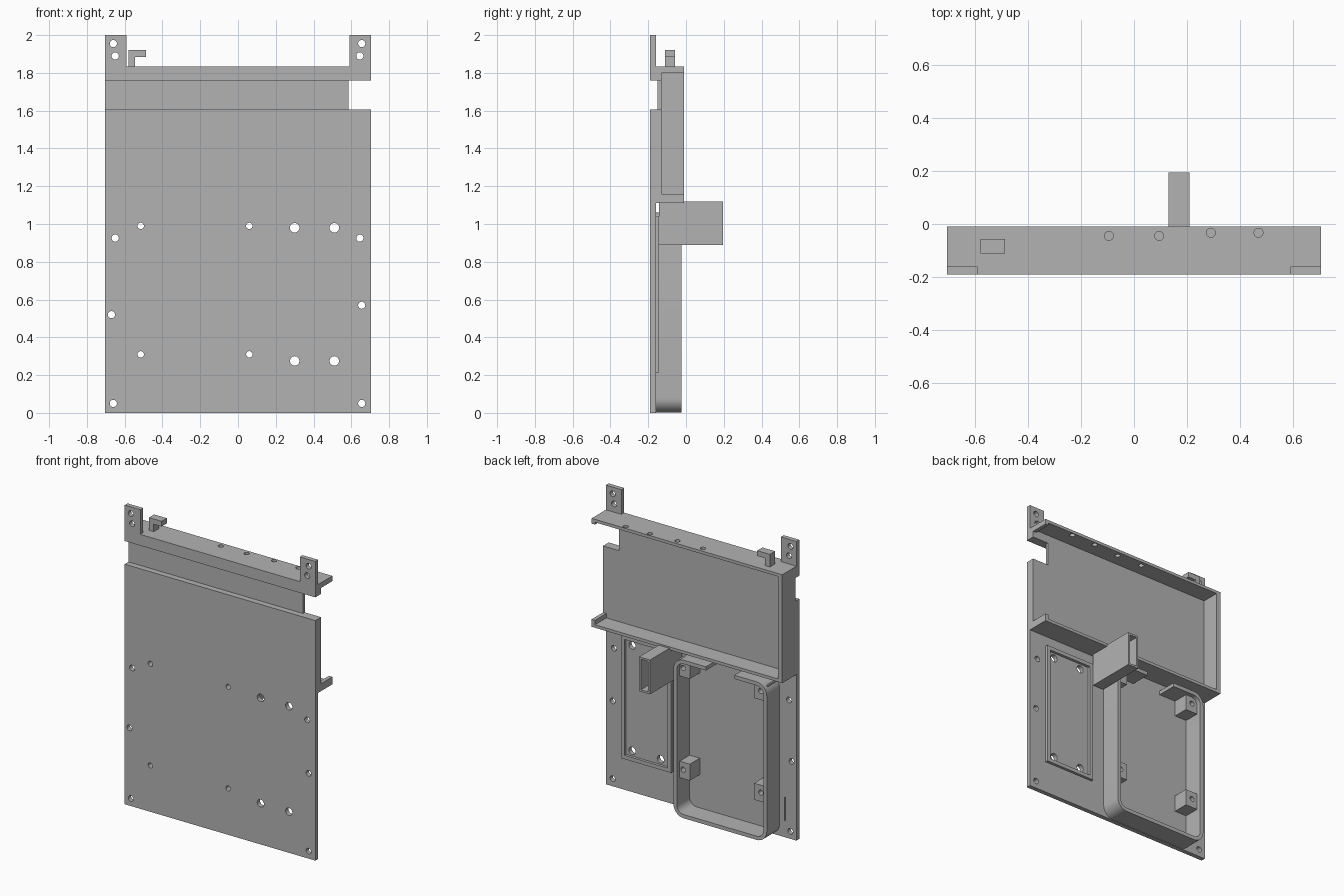
import bpy, bmesh, math
from mathutils import Vector, Matrix

if "Cube" in bpy.data.objects:
    bpy.data.objects.remove(bpy.data.objects["Cube"], do_unlink=True)

grey = bpy.data.materials.new("plain grey")
grey.use_nodes = True
GREY = (0.45, 0.45, 0.45, 1)
grey.diffuse_color = GREY
grey.node_tree.nodes["Principled BSDF"].inputs["Base Color"].default_value = GREY


def finish(name, bm):
    mesh = bpy.data.meshes.new(name)
    bm.to_mesh(mesh)
    bm.free()
    mesh.materials.append(grey)
    obj = bpy.data.objects.new(name, mesh)
    bpy.context.collection.objects.link(obj)
    return obj


def box(name, x, y, z, radius=0):
    """Box from three (low, high) ranges; radius rounds the edges along y."""
    bm = bmesh.new()
    bmesh.ops.create_cube(bm, size=1)
    for v in bm.verts:
        v.co = Vector(r[0] if c < 0 else r[1] for r, c in zip((x, y, z), v.co))
    if radius:
        edges = [e for e in bm.edges
                 if abs(e.verts[0].co.y - e.verts[1].co.y) > 0.001]
        bmesh.ops.bevel(bm, geom=edges, offset=radius, segments=8,
                        profile=0.5, affect='EDGES')
    return finish(name, bm)


def drill(centre, radius, length, axis):
    bm = bmesh.new()
    turn = Matrix.Rotation(math.pi / 2, 4, 'X') if axis == 'Y' else Matrix()
    bmesh.ops.create_cone(bm, cap_ends=True, segments=24, radius1=radius,
                          radius2=radius, depth=length,
                          matrix=Matrix.Translation(centre) @ turn)
    return finish("cutter", bm)


def cut(obj, cutters):
    """Subtract every cutter, then throw the cutters away."""
    for c in cutters:
        c.hide_render = True
        mod = obj.modifiers.new("cut", 'BOOLEAN')
        mod.operation, mod.solver, mod.object = 'DIFFERENCE', 'EXACT', c
    bpy.context.view_layer.update()
    graph = bpy.context.evaluated_depsgraph_get()
    mesh = bpy.data.meshes.new_from_object(obj.evaluated_get(graph))
    obj.modifiers.clear()
    obj.data = mesh
    for c in cutters:
        bpy.data.objects.remove(c, do_unlink=True)


def smooth(obj):
    bpy.ops.object.select_all(action='DESELECT')
    obj.select_set(True)
    bpy.context.view_layer.objects.active = obj
    bpy.ops.object.shade_smooth_by_angle(angle=math.radians(30))


FRONT, PLATE, REAR = -0.19, -0.16, -0.01
WIDE = (-0.9, 0.9)
BOSS_X, BOSS_Z = (-0.515, 0.06), (0.31, 0.99)
PANEL_X, PANEL_Z = (0.30, 0.51), (0.275, 0.98)

# chassis: plate, tray, flange and ears carved from one block
chassis = box("chassis", (-0.705, 0.705), (FRONT, REAR), (0, 2))
cutters = [
    box("below_tray", WIDE, (PLATE, 0.2), (-0.1, 1.11)),
    box("tray_pocket", (-0.675, 0.68), (-0.13, 0.2), (1.13, 1.815)),
    box("tray_open_end", (0.6, 0.9), (-0.13, 0.2), (1.16, 1.80)),
    box("front_channel", WIDE, (-0.3, -0.15), (1.605, 1.76)),
    box("end_notch", (0.585, 0.9), (-0.3, 0.2), (1.605, 1.76)),
    box("between_ears", (-0.59, 0.59), (-0.3, 0.2), (1.835, 2.2)),
    box("behind_ears", WIDE, (PLATE, 0.2), (1.835, 2.2)),
    box("slit", (-0.624, -0.618), (PLATE - 0.006, 0), (0.11, 0.27)),
]
rim_holes = [(-0.66, 0.05), (0.655, 0.05), (-0.67, 0.52), (0.655, 0.57),
             (-0.65, 0.925), (0.645, 0.925), (-0.65, 1.89), (0.645, 1.89),
             (-0.66, 1.955), (0.655, 1.955)]
boss_holes = [(x, z) for x in BOSS_X for z in BOSS_Z]
panel_holes = [(x, z) for x in PANEL_X for z in PANEL_Z]
cutters += [drill((x, -0.17, z), 0.019, 0.2, 'Y') for x, z in rim_holes]
cutters += [drill((x, -0.17, z), 0.017, 0.2, 'Y') for x, z in boss_holes]
cutters += [drill((x, -0.17, z), 0.025, 0.2, 'Y') for x, z in panel_holes]
cutters += [drill((x, y, 1.83), 0.017, 0.1, 'Z') for x, y in
            ((-0.095, -0.045), (0.095, -0.045), (0.29, -0.033), (0.47, -0.033))]
cut(chassis, cutters)
smooth(chassis)

# rounded compartment wall, open in the middle of its top
wall = box("compartment_wall", (-0.58, 0.11), (PLATE, -0.025), (0.003, 1.06), 0.075)
cut(wall, [
    box("inside", (-0.555, 0.085), (-0.3, 0.2), (0.028, 1.035), 0.05),
    box("top_gap", (-0.34, -0.13), (-0.3, 0.2), (0.9, 1.2)),
])
smooth(wall)

# mounting bosses in the corners of the compartment
for x, z in boss_holes:
    side = "left" if x > 0 else "right"
    level = "upper" if z > 0.5 else "lower"
    inner, outer = (x - 0.05, x + 0.035) if x > 0 else (x - 0.05, x + 0.05)
    boss = box(f"{level}_{side}_boss", (inner, outer), (PLATE, -0.055),
               (z - 0.06, z + 0.05))
    cut(boss, [drill((x, -0.1, z), 0.017, 0.3, 'Y')])
    smooth(boss)

# raised frame around the side panel
frame = box("panel_frame", (0.21, 0.58), (PLATE, -0.142), (0.215, 1.04))
cut(frame, [box("frame_inside", (0.235, 0.555), (-0.3, 0.2), (0.24, 1.015))])

# hollow duct standing out of the back
duct = box("duct", (0.13, 0.21), (-0.142, 0.195), (0.89, 1.12))
cut(duct, [box("duct_bore", (0.143, 0.197), (-0.3, 0.3), (0.903, 1.107))])

# small hook on the top flange
hook = box("hook", (-0.58, -0.487), (-0.112, -0.057), (1.835, 1.92))
cut(hook, [box("hook_gap", (-0.545, -0.3), (-0.3, 0.2), (1.8, 1.885))])
